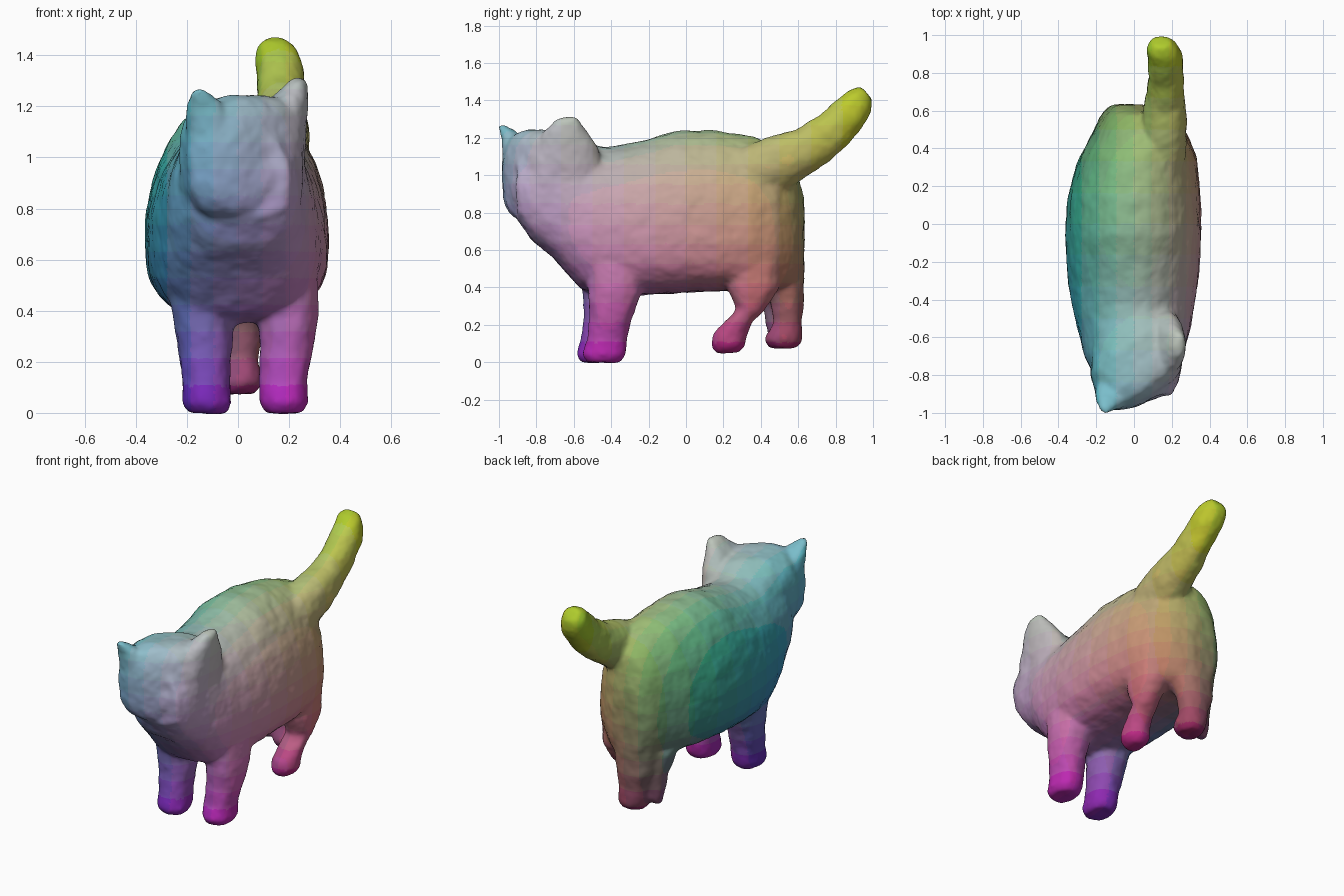
import bpy, bmesh, math
from mathutils import Vector

if "Cube" in bpy.data.objects:
    bpy.data.objects.remove(bpy.data.objects["Cube"])

X, Y, Z = Vector((1, 0, 0)), Vector((0, 1, 0)), Vector((0, 0, 1))
SEG = 32
parts = []


def spow(c, p):
    return math.copysign(abs(c) ** (2 / p), c)


def loft(name, rings, u=X, v=Z, power=2.2, low_power=None):
    """Skin closed rings: (x, y, z, half width, upper half height, lower half height)."""
    bm = bmesh.new()
    loops = []
    for x, y, z, a, up, *rest in rings:
        down = rest[0] if rest else up
        loop = []
        for i in range(SEG):
            t = 2 * math.pi * i / SEG
            p = power if t < math.pi else low_power or power
            c, s = spow(math.cos(t), p), spow(math.sin(t), p)
            loop.append(bm.verts.new(Vector((x, y, z)) + u * a * c + v * s * (up if s > 0 else down)))
        loops.append(loop)
    for p, q in zip(loops, loops[1:]):
        for i in range(SEG):
            j = (i + 1) % SEG
            bm.faces.new((p[i], p[j], q[j], q[i]))
    bm.faces.new(loops[0])
    bm.faces.new(loops[-1])
    bmesh.ops.recalc_face_normals(bm, faces=bm.faces)
    me = bpy.data.meshes.new(name)
    bm.to_mesh(me)
    bm.free()
    ob = bpy.data.objects.new(name, me)
    bpy.context.collection.objects.link(ob)
    parts.append(ob)


# Torso, rump to throat
loft("torso", [
    (-.03, .63, .66, .09, .22, .22), (0, .58, .68, .17, .38, .28),
    (.03, .48, .66, .25, .50, .28), (.02, .35, .66, .31, .55, .28),
    (0, .15, .66, .35, .58, .28), (-.005, -.05, .66, .36, .58, .29),
    (-.005, -.25, .66, .35, .52, .30), (-.005, -.42, .69, .325, .46, .34),
    (0, -.56, .75, .295, .42, .36), (0, -.70, .84, .26, .34, .29),
    (.02, -.82, .90, .22, .25, .25), (.05, -.905, .92, .15, .18, .15)], power=2.1, low_power=2.7)

# Head, turned toward its left
side = Vector((.8, .6, 0))
loft("head", [
    (-.09, -.47, .98, .15, .15, .18), (-.03, -.64, 1.0, .25, .23, .26),
    (.03, -.79, 1.0, .275, .245, .26), (.075, -.85, 1.0, .225, .235, .24),
    (.115, -.875, .99, .165, .19, .20), (.14, -.89, .97, .08, .10, .12)], u=side, power=2.8)
loft("muzzle", [
    (.10, -.85, .93, .13, .11), (.135, -.89, .93, .09, .07), (.145, -.905, .93, .04, .04)], u=side)

# Ears
loft("left_ear", [(-.08, -.85, 1.02, .12, .12), (-.12, -.91, 1.18, .085, .075),
                  (-.14, -.955, 1.24, .05, .04), (-.155, -.99, 1.27, .018, .018)], v=Y)
loft("right_ear", [(.14, -.63, .98, .12, .19), (.17, -.635, 1.15, .10, .165),
                   (.205, -.645, 1.24, .068, .11), (.24, -.635, 1.31, .03, .05)], v=Y)

# Front legs with rounded paws
for name, dx, dy, flare in (("right_front_leg", 0, 0, 1), ("left_front_leg", -.30, -.03, -1)):
    loft(name, [(x + dx + flare * f, y + dy, z, a, b) for x, y, z, a, b, f in (
        (.18, -.44, 0, .075, .09, 0), (.18, -.44, .04, .095, .115, 0),
        (.175, -.425, .12, .092, .105, 0), (.18, -.40, .25, .105, .115, .01),
        (.18, -.38, .36, .115, .14, .015), (.17, -.38, .50, .13, .15, .015),
        (.16, -.38, .62, .12, .14, 0))], v=Y)

# Hind legs, one stepping forward and one trailing
loft("right_hind_leg", [
    (.18, .22, .05, .05, .06), (.18, .225, .09, .08, .09), (.185, .235, .15, .08, .09),
    (.19, .275, .21, .075, .075), (.20, .345, .28, .075, .075), (.20, .36, .40, .10, .14),
    (.18, .37, .60, .12, .15)], v=Y)
loft("left_hind_leg", [
    (0, .52, .075, .065, .075), (0, .52, .12, .095, .10), (-.01, .545, .22, .09, .075),
    (-.02, .54, .33, .12, .09), (-.02, .52, .43, .14, .11), (-.02, .50, .60, .16, .13)], v=Y)
loft("left_hind_tuft", [
    (-.13, .48, .11, .03, .03), (-.13, .48, .15, .04, .045),
    (-.14, .47, .30, .045, .06), (-.13, .43, .45, .09, .10)], v=Y)

# Raised tail
loft("tail", [
    (.14, .36, 1.01, .13, .16), (.16, .53, 1.09, .12, .145), (.165, .68, 1.16, .10, .12),
    (.17, .79, 1.245, .09, .108), (.165, .88, 1.335, .092, .10), (.15, .935, 1.40, .08, .085),
    (.145, .965, 1.44, .05, .045)], v=Vector((0, -.66, .75)))

# Fuse the parts into one furry skin
bpy.ops.object.select_all(action='DESELECT')
for ob in parts:
    ob.select_set(True)
bpy.context.view_layer.objects.active = parts[0]
bpy.ops.object.join()
cat = bpy.context.object
cat.name = "cat_body"
remesh = cat.modifiers.new("fuse", 'REMESH')
remesh.mode = 'VOXEL'
remesh.voxel_size = .013
remesh.use_smooth_shade = True
smooth = cat.modifiers.new("soften", 'SMOOTH')
smooth.factor = .5
smooth.iterations = 16
fur = bpy.data.textures.new("fur", 'CLOUDS')
fur.noise_scale = .09
bumps = cat.modifiers.new("fur_bumps", 'DISPLACE')
bumps.texture = fur
bumps.strength = .014
bumps.mid_level = .4
bpy.ops.object.convert(target='MESH')

# Coat colour: red grows to the right, green upward, blue toward the front
STEPS = (8, 14, 12)
slots = {}
me = cat.data
me.materials.clear()
for face in me.polygons:
    c = face.center
    rgb = ((c.x + .37) / .74, c.z / 1.48, (1 - c.y) / 2)
    key = tuple(min(n - 1, max(0, int(t * n))) for t, n in zip(rgb, STEPS))
    if key not in slots:
        mat = bpy.data.materials.new("coat")
        mat.diffuse_color = [.62 * (k + .5) / n for k, n in zip(key, STEPS)] + [1]
        mat.use_nodes = True
        mat.node_tree.nodes["Principled BSDF"].inputs["Base Color"].default_value = mat.diffuse_color
        slots[key] = len(me.materials)
        me.materials.append(mat)
    face.material_index = slots[key]
